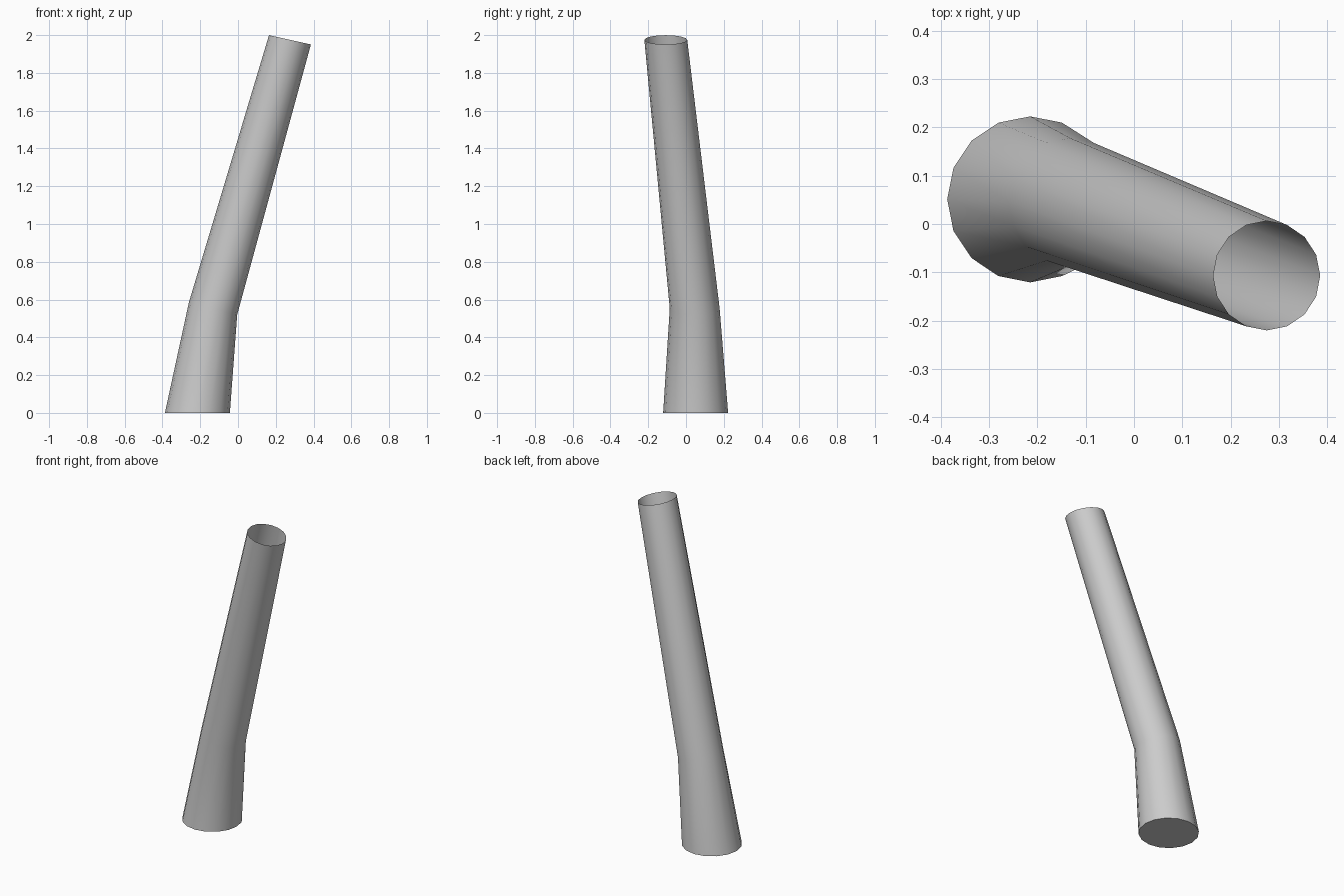
import bpy, bmesh
from math import radians, pi
from mathutils import Matrix, Vector

if "Cube" in bpy.data.objects:
    bpy.data.objects.remove(bpy.data.objects["Cube"])

SIDES = 16

# Tube sections: centre, radius, tilt about y (degrees)
sections = [
    ((-0.215, 0.051, 0.0), 0.172, 0.0),
    ((-0.132, 0.046, 0.553), 0.132, 14.7),
    ((0.275, -0.107, 1.975), 0.1135, 12.5),
]


def add_ring(bm, centre, radius, tilt):
    turn = Matrix.Rotation(radians(tilt), 3, 'Y')
    ring = []
    for i in range(SIDES):
        spoke = Matrix.Rotation(2 * pi * i / SIDES, 3, 'Z') @ Vector((radius, 0, 0))
        ring.append(bm.verts.new(Vector(centre) + turn @ spoke))
    return ring


# Bent tapering tube, open at the top
bm = bmesh.new()
rings = [add_ring(bm, *s) for s in sections]
for low, high in zip(rings, rings[1:]):
    for i in range(SIDES):
        j = (i + 1) % SIDES
        bm.faces.new((low[i], low[j], high[j], high[i]))

# Flat closed base
bm.faces.new(rings[0][::-1])

mesh = bpy.data.meshes.new("bent_tube")
bm.to_mesh(mesh)
bm.free()
tube = bpy.data.objects.new("bent_tube", mesh)
bpy.context.collection.objects.link(tube)

# Smooth walls with a sharp base edge
bpy.context.view_layer.objects.active = tube
tube.select_set(True)
bpy.ops.object.shade_smooth_by_angle(angle=radians(40))
